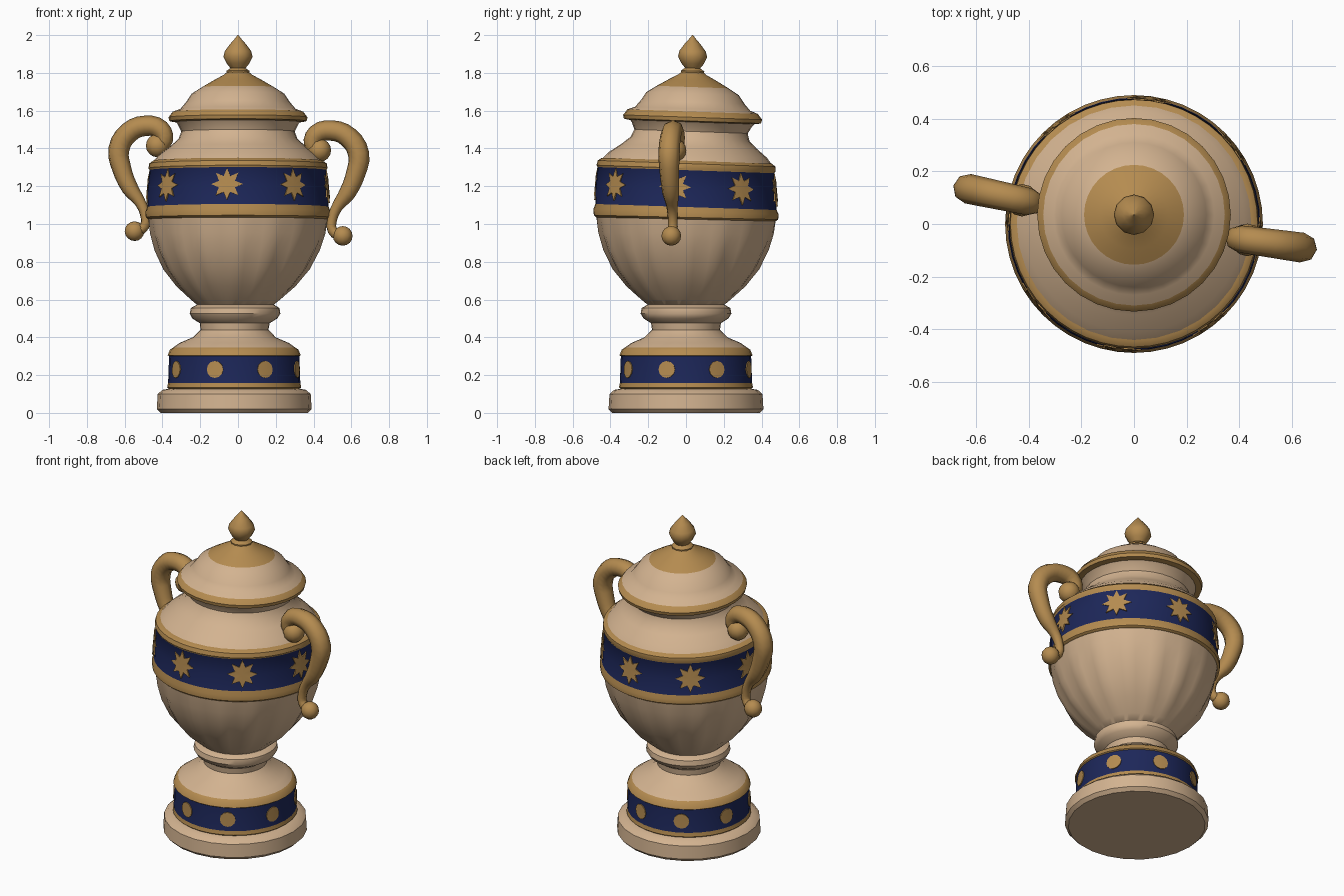
import bpy, bmesh
from math import cos, sin, pi, radians
from mathutils import Vector

if "Cube" in bpy.data.objects:
    bpy.data.objects.remove(bpy.data.objects["Cube"], do_unlink=True)


def material(name, rgb):
    m = bpy.data.materials.new(name)
    m.use_nodes = True
    m.diffuse_color = (*rgb, 1)
    m.node_tree.nodes["Principled BSDF"].inputs["Base Color"].default_value = (*rgb, 1)
    return m


CREAM, GOLD, BLUE = range(3)
MATS = [material("cream porcelain", (0.65, 0.45, 0.28)),
        material("old gold", (0.46, 0.26, 0.08)),
        material("deep blue", (0.012, 0.02, 0.1))]


def ramp(v, lo, hi):
    return min(1, max(0, (v - lo) / (hi - lo)))


# Slight hand-made lean shared by all turned parts
def lean(x, y, z):
    return Vector((x - 0.02 * (1 - ramp(z, 0.4, 1)),
                   y + 0.035 * ramp(z, 1.3, 1.55),
                   z - y * 0.035 * ramp(z, 0.9, 1.1)))


def finish(name, bm, angle=40):
    bmesh.ops.remove_doubles(bm, verts=bm.verts, dist=0.0001)
    bmesh.ops.recalc_face_normals(bm, faces=bm.faces)
    me = bpy.data.meshes.new(name)
    bm.to_mesh(me)
    bm.free()
    for m in MATS:
        me.materials.append(m)
    ob = bpy.data.objects.new(name, me)
    bpy.context.collection.objects.link(ob)
    smooth(ob, angle)
    return ob


def smooth(ob, angle):
    bpy.ops.object.select_all(action="DESELECT")
    ob.select_set(True)
    bpy.context.view_layer.objects.active = ob
    bpy.ops.object.shade_smooth_by_angle(angle=radians(angle))


# Turned part: each profile point is radius, height, colour of the strip above it
def turned(name, profile, sides=32, flutes=0, depth=0.0):
    bm = bmesh.new()
    rings = []
    zs = [p[1] for p in profile]
    for r, z, _ in profile:
        fade = sin(pi * ramp(z, min(zs), max(zs)))
        ring = []
        for i in range(sides):
            a = 2 * pi * i / sides
            q = r + depth * fade * cos(flutes * a)
            ring.append(bm.verts.new(lean(q * cos(a), q * sin(a), z)))
        rings.append(ring)
    for low, high, p in zip(rings, rings[1:], profile):
        for i in range(sides):
            j = (i + 1) % sides
            bm.faces.new((low[i], low[j], high[j], high[i])).material_index = p[2]
    bm.faces.new(rings[0][::-1]).material_index = profile[0][2]
    bm.faces.new(rings[-1]).material_index = profile[-1][2]
    return finish(name, bm)


# Thin plate bent round the body, with its outline given as polar radii
def plate(name, angle, z, body_r, slope, radii):
    bm = bmesh.new()

    def point(u, v, lift):
        r = body_r + slope * v + lift
        a = angle + u / body_r
        return bm.verts.new(lean(r * cos(a), r * sin(a), z + v))

    n = len(radii)
    spots = [(q * sin(2 * pi * i / n), q * cos(2 * pi * i / n)) for i, q in enumerate(radii)]
    front = [point(u, v, 0.004) for u, v in spots]
    back = [point(u, v, -0.005) for u, v in spots]
    mid = point(0, 0, 0.004)
    for i in range(n):
        j = (i + 1) % n
        bm.faces.new((mid, front[i], front[j])).material_index = GOLD
        bm.faces.new((front[i], back[i], back[j], front[j])).material_index = GOLD
    finish(name, bm)


# Base and pedestal
turned("base_plinth", [(0.39, 0, CREAM), (0.41, 0.02, CREAM), (0.405, 0.1, CREAM),
                       (0.38, 0.122, CREAM), (0.33, 0.13, CREAM)], 24)
turned("foot", [(0.34, 0.122, GOLD), (0.355, 0.135, GOLD), (0.35, 0.158, BLUE),
                (0.345, 0.3, GOLD), (0.352, 0.305, GOLD), (0.34, 0.335, GOLD),
                (0.325, 0.345, CREAM), (0.29, 0.37, CREAM), (0.22, 0.4, CREAM),
                (0.18, 0.44, CREAM), (0.185, 0.475, CREAM), (0.225, 0.5, CREAM),
                (0.24, 0.525, CREAM), (0.235, 0.555, CREAM), (0.2, 0.575, CREAM)])

# Fluted bowl, painted belly band and neck
turned("bowl", [(0.2, 0.57, CREAM), (0.235, 0.6, CREAM), (0.31, 0.67, CREAM),
                (0.38, 0.76, CREAM), (0.43, 0.86, CREAM), (0.46, 0.95, CREAM),
                (0.475, 1.03, CREAM)], 64, 16, 0.008)
turned("belly_band", [(0.475, 1.025, GOLD), (0.488, 1.035, GOLD), (0.49, 1.065, GOLD),
                      (0.48, 1.09, BLUE), (0.478, 1.19, BLUE), (0.468, 1.285, GOLD),
                      (0.474, 1.295, GOLD), (0.47, 1.32, GOLD), (0.45, 1.335, GOLD)], 48)
turned("shoulder_and_neck", [(0.45, 1.33, CREAM), (0.42, 1.365, CREAM), (0.36, 1.41, CREAM),
                             (0.315, 1.45, CREAM), (0.3, 1.49, CREAM), (0.32, 1.53, CREAM),
                             (0.34, 1.55, CREAM)])

# Lid and finial
turned("lid", [(0.335, 1.54, GOLD), (0.363, 1.545, GOLD), (0.368, 1.565, GOLD),
               (0.345, 1.595, CREAM), (0.305, 1.61, CREAM), (0.275, 1.645, CREAM),
               (0.245, 1.69, CREAM), (0.19, 1.725, GOLD), (0.13, 1.76, GOLD),
               (0.075, 1.79, GOLD), (0.05, 1.81, GOLD)])
turned("finial", [(0.06, 1.79, GOLD), (0.062, 1.81, GOLD), (0.04, 1.825, GOLD),
                  (0.06, 1.85, GOLD), (0.077, 1.885, GOLD), (0.07, 1.915, GOLD),
                  (0.04, 1.955, GOLD), (0.018, 1.98, GOLD), (0.002, 2, GOLD)], 12)

# Star ornaments on the belly, round studs on the foot
for k in range(8):
    plate("belly_star", radians(-97 + 45 * k), 1.195, 0.478, -0.09, [0.085, 0.046] * 8)
    plate("foot_stud", radians(-107 + 45 * k), 0.23, 0.348, -0.03, [0.045] * 12)

# Scroll handles: distance from the axis, height, thickness
PATH = [(0.44, 1.375, 0.04), (0.4, 1.42, 0.048), (0.42, 1.475, 0.052), (0.5, 1.495, 0.054),
        (0.59, 1.46, 0.056), (0.645, 1.37, 0.057), (0.63, 1.27, 0.052), (0.585, 1.165, 0.045),
        (0.53, 1.09, 0.03), (0.505, 1.03, 0.026), (0.505, 0.965, 0.026), (0.55, 0.935, 0.03)]


def handle(side, angle, lift):
    def place(r, z):
        return Vector((r * cos(angle), r * sin(angle), z + lift))

    cu = bpy.data.curves.new(side + "_handle", "CURVE")
    cu.dimensions = "3D"
    cu.bevel_depth = 1
    cu.bevel_resolution = 2
    cu.resolution_u = 3
    cu.use_fill_caps = True
    sp = cu.splines.new("BEZIER")
    sp.bezier_points.add(len(PATH) - 1)
    for p, (r, z, thick) in zip(sp.bezier_points, PATH):
        p.co = place(r, z)
        p.radius = thick
        p.handle_left_type = p.handle_right_type = "AUTO"
    cu.materials.append(MATS[GOLD])
    ob = bpy.data.objects.new(side + "_handle", cu)
    bpy.context.collection.objects.link(ob)
    bpy.ops.object.select_all(action="DESELECT")
    ob.select_set(True)
    bpy.context.view_layer.objects.active = ob
    bpy.ops.object.convert(target="MESH")
    smooth(bpy.context.view_layer.objects.active, 50)

    # Scroll ends
    for part, r, z, size in (("upper", 0.435, 1.39, 0.062), ("lower", 0.56, 0.937, 0.052)):
        bm = bmesh.new()
        bmesh.ops.create_uvsphere(bm, u_segments=12, v_segments=8, radius=size)
        bmesh.ops.translate(bm, verts=bm.verts, vec=place(r, z))
        for f in bm.faces:
            f.material_index = GOLD
        finish(f"{side}_{part}_scroll", bm)


handle("left", radians(-8), 0)
handle("right", radians(168), 0.025)
